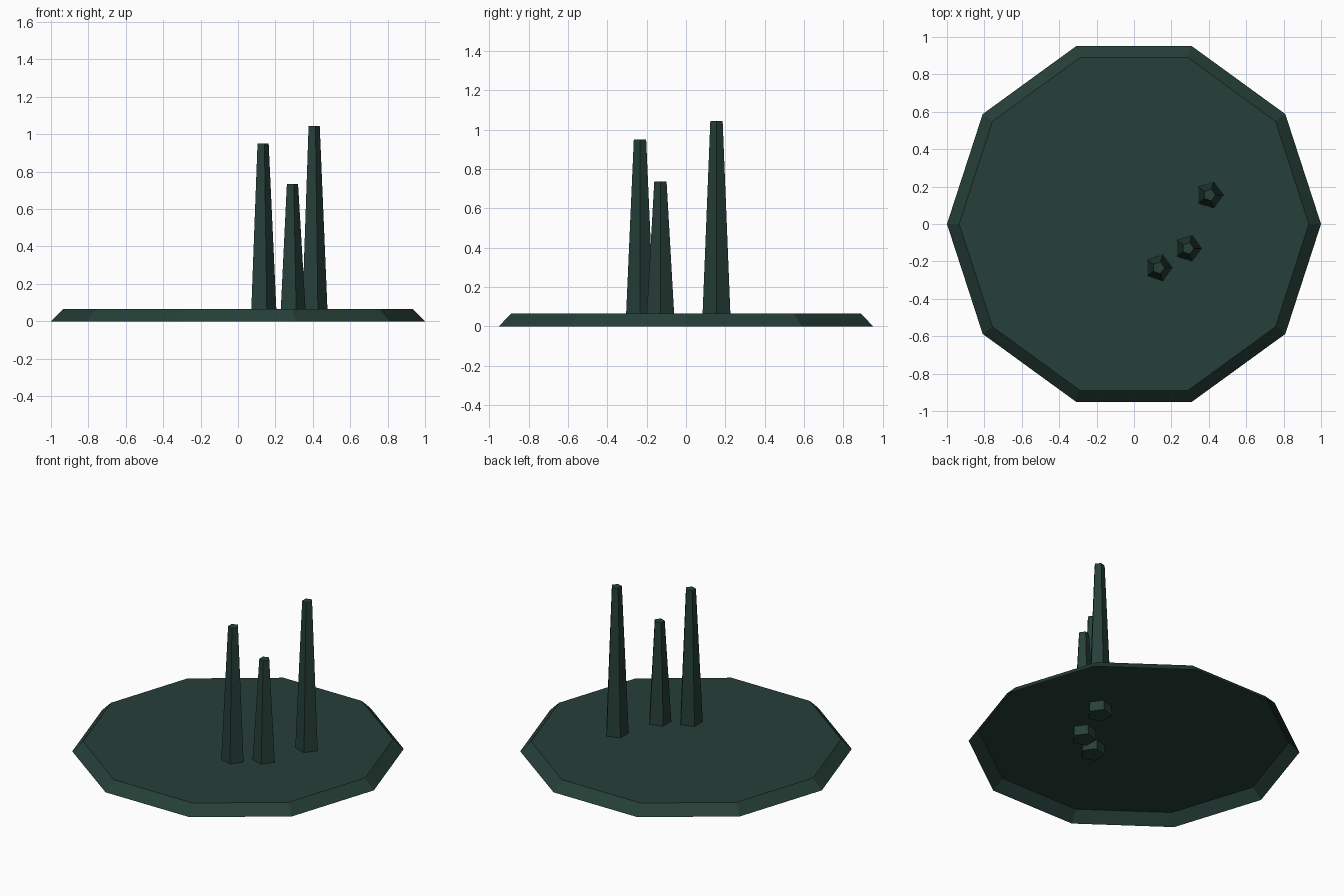
import bpy, bmesh, math

if "Cube" in bpy.data.objects:
    bpy.data.objects.remove(bpy.data.objects["Cube"])

mat = bpy.data.materials.new("dark_green")
mat.diffuse_color = (0.0194, 0.0500, 0.0395, 1.0)
mat.use_nodes = True
mat.node_tree.nodes["Principled BSDF"].inputs["Base Color"].default_value = mat.diffuse_color


def tapered_prism(name, sides, r_bottom, r_top, height, x=0.0, y=0.0, bottom_cap=True):
    """Tapered prism standing on z = 0 with one corner pointing along +x."""
    bm = bmesh.new()
    rings = []
    for r, z in ((r_bottom, 0.0), (r_top, height)):
        rings.append([bm.verts.new((x + r * math.cos(2 * math.pi * i / sides),
                                    y + r * math.sin(2 * math.pi * i / sides), z))
                      for i in range(sides)])
    low, high = rings
    for i in range(sides):
        j = (i + 1) % sides
        bm.faces.new((low[i], low[j], high[j], high[i]))
    bm.faces.new(high)
    if bottom_cap:
        bm.faces.new(low[::-1])
    mesh = bpy.data.meshes.new(name)
    bm.to_mesh(mesh)
    bm.free()
    mesh.materials.append(mat)
    obj = bpy.data.objects.new(name, mesh)
    bpy.context.collection.objects.link(obj)
    return obj


# Ten-sided pad, hollow and open underneath
tapered_prism("pad", 10, 1.0, 0.935, 0.065, bottom_cap=False)

# Three five-sided tapering stalks, reaching down through the pad
for n, (x, y, h) in enumerate([(0.131, -0.234, 0.95),
                               (0.288, -0.130, 0.735),
                               (0.404, 0.155, 1.043)], 1):
    tapered_prism(f"stalk_{n}", 5, 0.077, 0.033, h, x, y)
